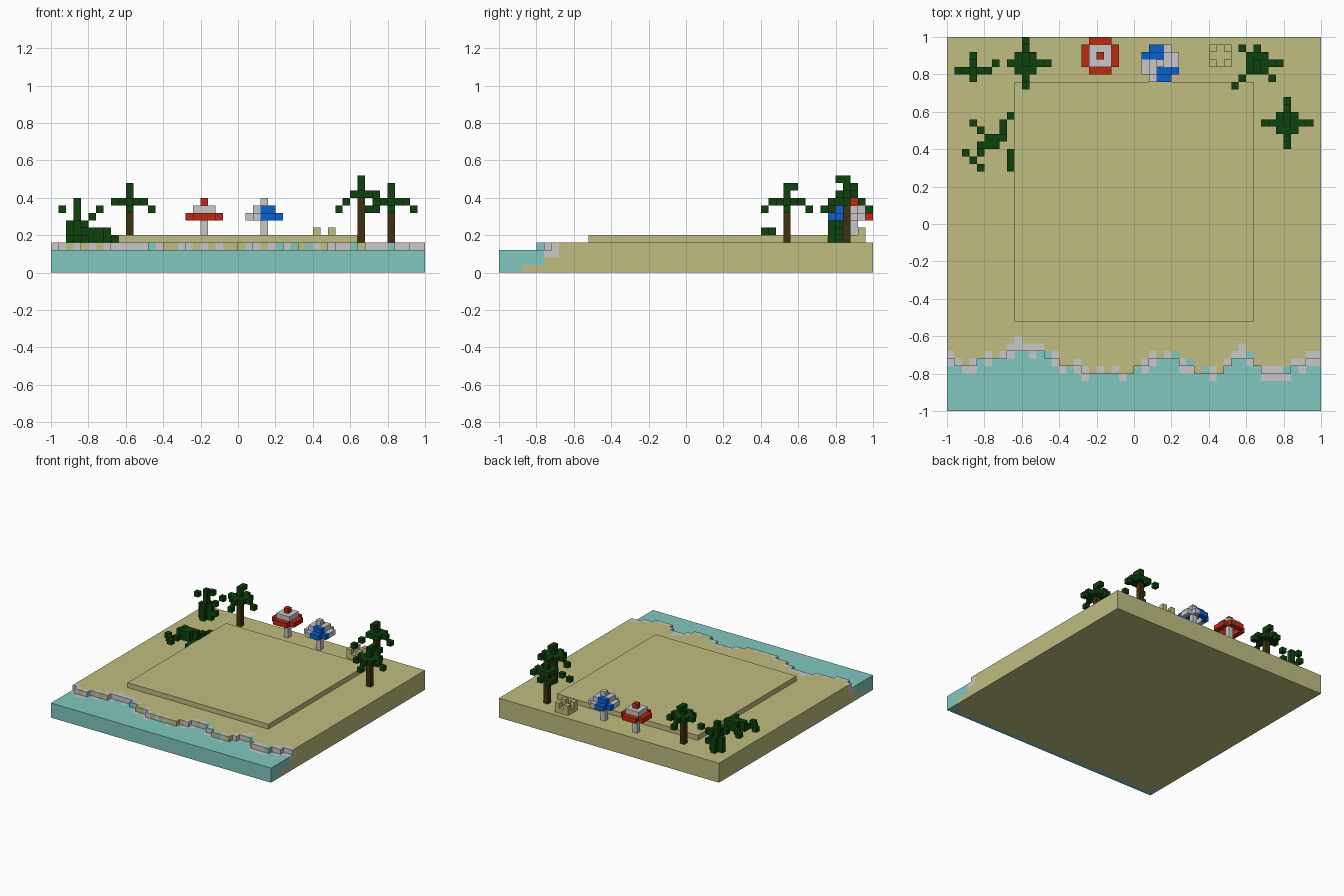
import bpy, bmesh, math, random

if "Cube" in bpy.data.objects:
    bpy.data.objects.remove(bpy.data.objects["Cube"])

U = 0.04                      # size of one block
rng = random.Random(4)

COLOURS = {
    "sand": (0.53, 0.51, 0.215),
    "water": (0.22, 0.58, 0.52),
    "foam": (0.58, 0.58, 0.58),
    "leaf": (0.0045, 0.052, 0.0045),
    "bark": (0.05, 0.03, 0.005),
    "red": (0.52, 0.022, 0.005),
    "blue": (0.003, 0.12, 0.62),
}
MATS = {}
for n, c in COLOURS.items():
    MATS[n] = bpy.data.materials.new(n)
    MATS[n].diffuse_color = (*c, 1)


def blocks(name, cells):
    """Turn {(i, j, k): colour} into one mesh holding only its outer faces."""
    used = sorted(set(cells.values()))
    bm = bmesh.new()
    verts = {}

    def vert(p):
        if p not in verts:
            verts[p] = bm.verts.new((p[0] * U - 1, p[1] * U - 1, p[2] * U))
        return verts[p]

    for cell, colour in cells.items():
        for axis in range(3):
            for side in (0, 1):
                near = list(cell)
                near[axis] += 2 * side - 1
                if tuple(near) in cells:
                    continue
                loop = [(0, 0), (1, 0), (1, 1), (0, 1)]
                if not side:
                    loop.reverse()
                quad = []
                for a, b in loop:
                    p = list(cell)
                    p[axis] += side
                    p[(axis + 1) % 3] += a
                    p[(axis + 2) % 3] += b
                    quad.append(vert(tuple(p)))
                bm.faces.new(quad).material_index = used.index(colour)
    # merge coplanar faces of the same colour
    bmesh.ops.dissolve_limit(bm, angle_limit=math.radians(1), verts=bm.verts[:],
                             edges=bm.edges[:], delimit={'MATERIAL', 'NORMAL'})
    me = bpy.data.meshes.new(name)
    bm.to_mesh(me)
    bm.free()
    for n in used:
        me.materials.append(MATS[n])
    ob = bpy.data.objects.new(name, me)
    bpy.context.collection.objects.link(ob)
    return ob


def box(i0, i1, j0, j1, k0, k1, colour):
    return {(i, j, k): colour for i in range(i0, i1)
            for j in range(j0, j1) for k in range(k0, k1)}


# Beach with a ragged shoreline, sloping seabed and sea
SHORE = "87778888999998877766666667788887766667888766667788"
ground = {}
for i, ch in enumerate(SHORE):
    e = int(ch)
    edge_kind = "foam" if i in (0, 49) else rng.choice(
        ["foam", "foam", "foam", "sand", "sand", "water"])
    bed = 3 if i in (0, 49) else 1
    for j in range(50):
        for k in range(4 if j >= e - 1 else 3):
            c = "sand"
            if j < e:
                on_bed = j >= bed if k == 0 else j >= 6 if k == 1 else False
                c = "sand" if on_bed else "water"
                if j == e - 1 and k >= 2:
                    c = edge_kind
            ground[i, j, k] = c
    # loose foam flecks on the water
    if rng.random() < 0.35:
        ground[i, e - 2, 2] = "foam"
ground[9, 9, 3] = ground[39, 8, 3] = "foam"
blocks("beach_and_sea", ground)

# Raised sand terrace
blocks("sand_terrace", box(9, 41, 12, 44, 4, 5, "sand"))


# Parasols: stepped canopy on a pole
def parasol(name, ci, cj, paint):
    cells = {(ci, cj, k): "foam" for k in range(4, 9)}
    for dx in range(-2, 3):
        for dy in range(-2, 3):
            ring = max(abs(dx), abs(dy))
            if abs(dx) + abs(dy) < 4:
                level = 9 - ring
                cells[ci + dx, cj + dy, level] = paint(dx, dy, ring)
    blocks(name, cells)


BLUE = {(-2, 1), (-1, 1), (0, 1), (-1, 2), (0, 2)}
parasol("red_parasol", 20, 47, lambda x, y, r: "foam" if r == 1 else "red")
parasol("blue_parasol", 28, 46,
        lambda x, y, r: "blue" if (x, y) in BLUE or (-x, -y) in BLUE else "foam")

# Sandcastle: square body with four corner towers
castle = box(35, 38, 46, 49, 4, 5, "sand")
for i in (35, 37):
    for j in (46, 48):
        castle[i, j, 5] = "sand"
blocks("sandcastle", castle)


# Palms: trunk, square crown, drooping fronds and a top tuft
def palm(name, ci, cj, crown, fronds, tuft):
    cells = box(ci, ci + 1, cj, cj + 1, 4, crown, "bark")
    cells.update(box(ci - 1, ci + 2, cj - 1, cj + 2, crown, crown + 1, "leaf"))
    for dx, dy, drops in fronds:
        for n, d in enumerate(drops, 2):
            cells[ci + dx * n, cj + dy * n, crown - d] = "leaf"
    for p in ((0, 0, 1), (0, 0, 2), tuft):
        cells[ci + p[0], cj + p[1], crown + p[2]] = "leaf"
    blocks(name, cells)


palm("right_palm", 45, 38, 9,
     [(1, 0, (0, 1)), (-1, 0, (0, 1)), (0, 1, (0, 1)), (0, -1, (0, 1))], (0, 1, 2))
palm("left_palm", 10, 46, 9,
     [(1, 0, (0, 1)), (-1, 0, (0,)), (0, 1, (0, 1)), (0, -1, (0, 1))], (0, 1, 2))
palm("tall_palm", 41, 46, 10,
     [(1, 0, (0, 1)), (0, 1, (1,)), (-1, 1, (1,)), (1, -1, (2,)),
      (-1, -1, (1, 2))], (0, -1, 2))

# Tall bush: leafy stem with stepped sprigs
ci, cj = 3, 45
bush = box(ci, ci + 1, cj, cj + 1, 4, 10, "leaf")
bush.update(box(ci - 1, ci + 2, cj, cj + 1, 4, 7, "leaf"))
bush.update(box(ci, ci + 1, cj - 1, cj + 2, 4, 7, "leaf"))
for dx, dy, k in ((-2, 0, 8), (2, 0, 7), (3, 1, 8), (0, 2, 8), (2, 0, 5)):
    bush[ci + dx, cj + dy, k] = "leaf"
blocks("tall_bush", bush)

# Low fern: fronds spreading over the sand, higher in the middle
FERN = ["00000010",
        "01000100",
        "00100100",
        "00011200",
        "00221000",
        "10100001",
        "01000001",
        "00100001"]
fern = {}
for r, row in enumerate(FERN):
    for c, ch in enumerate(row):
        if ch != "0":
            i = 2 + c if c < 6 else 8
            fern[i, 39 - r, 4] = "leaf"
            if ch == "2" or r in (3, 4):
                fern[i, 39 - r, 5] = "leaf"
blocks("low_fern", fern)

for m in bpy.data.materials:
    if m.users and not m.is_grease_pencil:
        m.use_nodes = True
        m.node_tree.nodes["Principled BSDF"].inputs["Base Color"].default_value = m.diffuse_color
